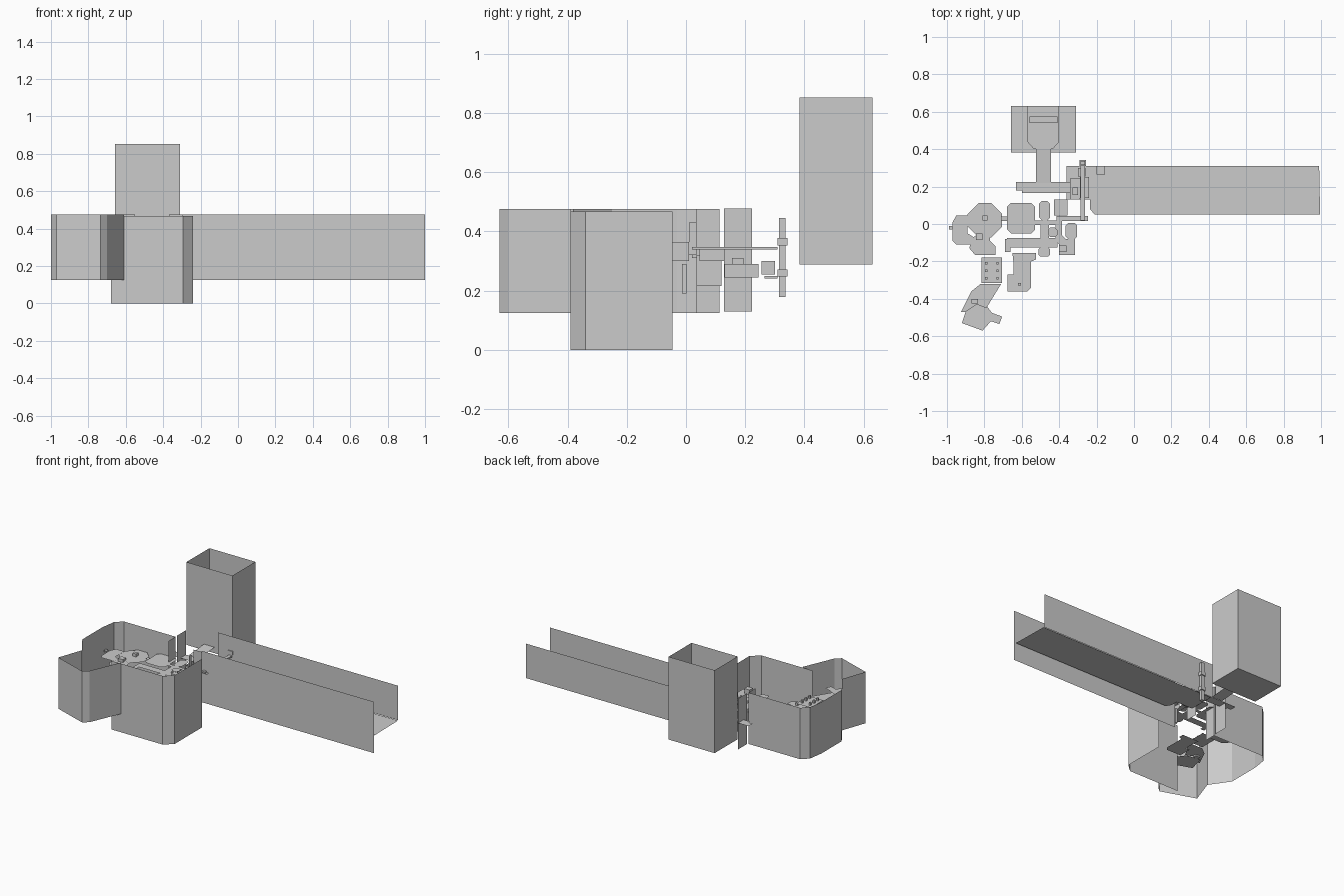
import bpy, bmesh, math


def mesh_object(name, polys):
    """One object from a list of polygons, each a list of 3D points."""
    bm = bmesh.new()
    for pts in polys:
        bm.faces.new([bm.verts.new(p) for p in pts])
    bmesh.ops.remove_doubles(bm, verts=bm.verts, dist=0.0005)
    me = bpy.data.meshes.new(name)
    bm.to_mesh(me)
    bm.free()
    ob = bpy.data.objects.new(name, me)
    bpy.context.collection.objects.link(ob)
    return ob


def wall(name, path, z0, z1, closed=False):
    """Thin upright sheet following a plan path."""
    pairs = list(zip(path, path[1:] + path[:1]))
    if not closed:
        pairs = pairs[:-1]
    return mesh_object(name, [[(*a, z0), (*b, z0), (*b, z1), (*a, z1)] for a, b in pairs])


def floor(name, pts, z):
    return mesh_object(name, [[(x, y, z) for x, y in pts]])


def rect(x0, x1, y0, y1, c=0.0):
    """Plan rectangle with optional cut corners."""
    if c == 0:
        return [(x0, y0), (x1, y0), (x1, y1), (x0, y1)]
    return [(x0 + c, y0), (x1 - c, y0), (x1, y0 + c), (x1, y1 - c),
            (x1 - c, y1), (x0 + c, y1), (x0, y1 - c), (x0, y0 + c)]


def box(name, x0, x1, y0, y1, z0, z1):
    r = rect(x0, x1, y0, y1)
    polys = [[(*a, z0), (*b, z0), (*b, z1), (*a, z1)] for a, b in zip(r, r[1:] + r[:1])]
    polys += [[(*p, z1) for p in r], [(*p, z0) for p in reversed(r)]]
    return mesh_object(name, polys)


# Outer boundary walls, with a notch between the two west rooms
wall("west_boundary", [(-0.55, 0.035), (-0.55, 0.113), (-0.94, 0.113), (-0.985, 0.07),
                       (-1, -0.03), (-1, -0.25), (-0.91, -0.38),
                       (-0.97, -0.55), (-0.735, -0.63),
                       (-0.70, -0.60), (-0.61, -0.39)], 0.125, 0.475)
wall("south_boundary", [(-0.68, -0.39), (-0.295, -0.39), (-0.24, -0.34),
                        (-0.24, -0.045)], 0, 0.468)

# Rail channel
floor("rail_floor", [(-0.36, 0.31), (0.99, 0.31), (0.995, 0.05), (-0.21, 0.05),
                     (-0.235, 0.08), (-0.235, 0.13), (-0.36, 0.13)], 0.24)
wall("rail_south_wall", [(-0.30, 0.037), (1.0, 0.037)], 0.125, 0.475)
wall("rail_north_wall", [(-0.37, 0.315), (0.985, 0.315)], 0.24, 0.475)
box("rail_hatch", -0.20, -0.155, 0.265, 0.31, 0.24, 0.25)

# Tall shaft, open at the top
wall("shaft_walls", rect(-0.657, -0.31, 0.383, 0.63), 0.288, 0.853, True)
floor("shaft_floor", rect(-0.657, -0.31, 0.383, 0.63), 0.288)
floor("shaft_platform", [(-0.57, 0.63), (-0.40, 0.63), (-0.40, 0.44), (-0.435, 0.40),
                         (-0.535, 0.40), (-0.57, 0.44)], 0.33)
box("shaft_console", -0.56, -0.41, 0.54, 0.575, 0.33, 0.36)
mesh_object("shaft_ramp", [[(-0.525, 0.22, 0.315), (-0.445, 0.22, 0.315),
                            (-0.445, 0.40, 0.33), (-0.525, 0.40, 0.33)]])

# North corridor and its end panel
floor("north_corridor", [(-0.63, 0.225), (-0.34, 0.225), (-0.34, 0.165), (-0.60, 0.165),
                         (-0.60, 0.18), (-0.63, 0.18)], 0.31)
wall("corridor_panel", [(-0.55, 0.128), (-0.55, 0.223)], 0.13, 0.477)
box("corridor_lobby", -0.34, -0.29, 0.13, 0.245, 0.245, 0.29)
floor("lobby_side", rect(-0.29, -0.24, 0.14, 0.25), 0.305)
box("lobby_crate", -0.33, -0.30, 0.155, 0.195, 0.29, 0.31)
box("rail_crate", -0.30, -0.26, 0.255, 0.30, 0.255, 0.30)

# Pole with collars, and the long bridge beside it
box("lift_pole", -0.285, -0.263, 0.315, 0.337, 0.178, 0.445)
for z in (0.26, 0.365):
    box("pole_collar", -0.291, -0.257, 0.309, 0.343, z - 0.012, z + 0.012)
box("long_bridge", -0.285, -0.262, 0.02, 0.31, 0.338, 0.348)
floor("bridge_landing", rect(-0.415, -0.245, 0.015, 0.042), 0.338)

# Octagonal hall and the west rooms
floor("octagon_hall", [(-0.797 + 0.098 * math.cos(a), 0.02 + 0.098 * math.sin(a))
                       for a in [math.radians(k * 90 + d) for k in range(4)
                                 for d in (-20, 20)]], 0.31)
box("hall_pedestal", -0.81, -0.784, 0.02, 0.045, 0.31, 0.33)
floor("west_room", [(-0.95, 0.045), (-0.89, 0.045), (-0.89, -0.05), (-0.85, -0.075),
                    (-0.87, -0.11), (-0.95, -0.11), (-0.97, -0.09), (-0.97, 0.01)], 0.31)
box("west_alcove", -0.99, -0.97, -0.03, -0.01, 0.31, 0.32)
floor("southwest_room", [(-0.87, -0.08), (-0.83, -0.05), (-0.77, -0.05), (-0.77, -0.09),
                         (-0.74, -0.12), (-0.74, -0.165), (-0.85, -0.165),
                         (-0.88, -0.13)], 0.305)
box("round_table", -0.845, -0.81, -0.085, -0.05, 0.305, 0.325)
floor("pillar_room", rect(-0.815, -0.705, -0.315, -0.18), 0.33)
for x in (-0.79, -0.73):
    for y in (-0.29, -0.25, -0.21):
        box("pillar", x - 0.006, x + 0.006, y - 0.006, y + 0.006, 0.33, 0.35)
floor("diagonal_hall", [(-0.82, -0.32), (-0.71, -0.32), (-0.79, -0.45), (-0.84, -0.43),
                        (-0.90, -0.47), (-0.925, -0.47), (-0.87, -0.36)], 0.325)
floor("south_hall", [(-0.89, -0.42), (-0.79, -0.435), (-0.76, -0.475), (-0.705, -0.495),
                     (-0.72, -0.535), (-0.765, -0.52), (-0.81, -0.57), (-0.92, -0.53),
                     (-0.90, -0.47)], 0.315)
box("south_steps", -0.87, -0.835, -0.425, -0.40, 0.315, 0.335)

# Central rooms
floor("hall_link", rect(-0.71, -0.675, 0.015, 0.04), 0.32)
floor("square_room", rect(-0.678, -0.528, -0.05, 0.112, 0.02), 0.33)
floor("north_store", rect(-0.508, -0.448, 0.02, 0.122, 0.015), 0.33)
floor("north_office", rect(-0.428, -0.355, 0.045, 0.13), 0.30)
wall("north_office_rim", rect(-0.428, -0.355, 0.045, 0.13), 0.30, 0.34, True)
floor("store_landing", rect(-0.528, -0.42, -0.005, 0.02), 0.33)
floor("centre_passage", rect(-0.50, -0.455, -0.075, 0.0), 0.33)
floor("centre_room", rect(-0.46, -0.41, -0.07, -0.02, 0.012), 0.34)
floor("east_room", rect(-0.365, -0.305, -0.08, 0.005, 0.012), 0.33)
floor("east_stair_room", [(-0.42, 0.02), (-0.385, 0.02), (-0.385, -0.06), (-0.365, -0.08),
                          (-0.315, -0.08), (-0.315, -0.165), (-0.40, -0.165),
                          (-0.40, -0.11), (-0.42, -0.09)], 0.33)
box("east_block", -0.40, -0.36, -0.15, -0.115, 0.33, 0.365)
floor("long_passage", rect(-0.68, -0.41, -0.125, -0.075), 0.33)
floor("passage_end", rect(-0.51, -0.45, -0.175, -0.125, 0.01), 0.33)
floor("passage_west_end", rect(-0.69, -0.66, -0.15, -0.08), 0.33)
floor("south_room", [(-0.65, -0.155), (-0.525, -0.155), (-0.525, -0.19), (-0.55, -0.20),
                     (-0.55, -0.34), (-0.57, -0.36), (-0.675, -0.36), (-0.675, -0.27),
                     (-0.645, -0.27), (-0.645, -0.20)], 0.24)
box("south_room_crate", -0.62, -0.605, -0.33, -0.315, 0.24, 0.26)

# Upright partitions between the rooms
for x, y0, y1, z0, z1 in ((-0.36, -0.045, 0.01, 0.30, 0.365), (-0.375, 0.01, 0.035, 0.32, 0.43),
                          (-0.40, 0.035, 0.12, 0.215, 0.32)):
    wall("partition", [(x, y0), (x, y1)], z0, z1)
wall("cross_partition", [(-0.42, 0.12), (-0.355, 0.12)], 0.33, 0.42)
box("support_post", -0.35, -0.335, -0.013, 0.002, 0.19, 0.29)
